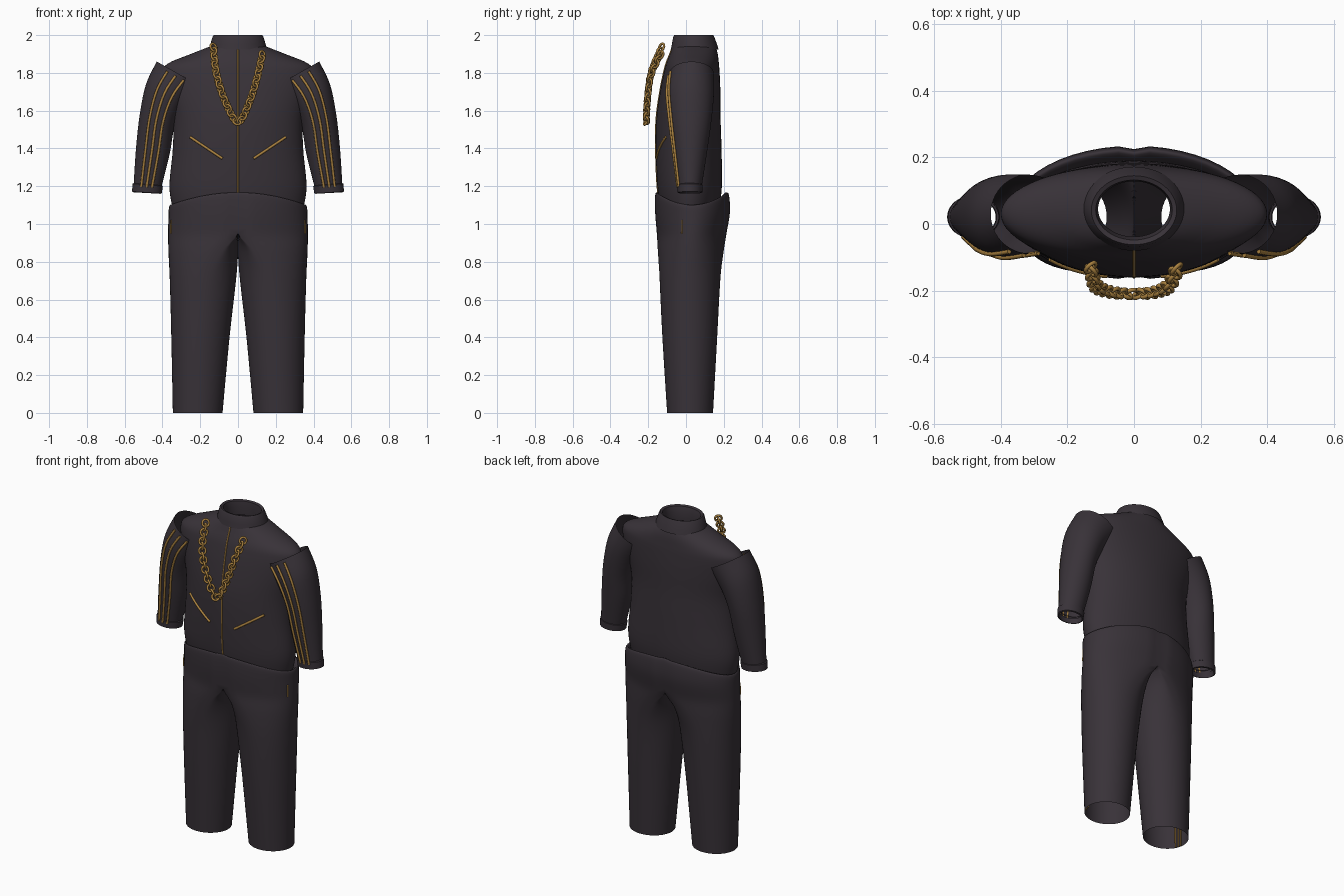
import bpy, math
from mathutils import Vector

cube = bpy.data.objects.get("Cube")
if cube:
    bpy.data.objects.remove(cube, do_unlink=True)


def material(name, rgb):
    m = bpy.data.materials.new(name)
    m.use_nodes = True
    m.diffuse_color = (*rgb, 1)
    bsdf = m.node_tree.nodes["Principled BSDF"]
    bsdf.inputs["Base Color"].default_value = (*rgb, 1)
    bsdf.inputs["Roughness"].default_value = 0.8
    return m


CLOTH = material("charcoal cloth", (0.040, 0.032, 0.040))
GOLD = material("gold trim", (0.40, 0.22, 0.05))


def spline(keys, steps):
    """Smoothly interpolated copies of the key tuples."""
    out = []
    for i in range(len(keys) - 1):
        p = [keys[min(max(i + d, 0), len(keys) - 1)] for d in (-1, 0, 1, 2)]
        for s in range(steps):
            t = s / steps
            out.append(tuple(
                b + 0.5 * t * (c - a + t * (2 * a - 5 * b + 4 * c - d + t * (3 * (b - c) + d - a)))
                for a, b, c, d in zip(*p)))
    return out + [keys[-1]]


def add_mesh(name, verts, faces, mat, mirror=False):
    me = bpy.data.meshes.new(name)
    me.from_pydata(verts, [], faces)
    me.materials.append(mat)
    ob = bpy.data.objects.new(name, me)
    bpy.context.collection.objects.link(ob)
    bpy.ops.object.select_all(action='DESELECT')
    ob.select_set(True)
    bpy.context.view_layer.objects.active = ob
    bpy.ops.object.shade_smooth_by_angle(angle=math.radians(50))
    if mirror:
        ob.modifiers.new("mirror", 'MIRROR').use_clip = True
    return ob


def loft(name, rings, point, mirror=False, seg=48, skip=None):
    """Skin over rings, each ring traced by point(key, angle)."""
    verts = [point(k, 2 * math.pi * j / seg) for k in rings for j in range(seg)]
    faces = []
    for i in range(len(rings) - 1):
        for j in range(seg):
            n = (j + 1) % seg
            f = (i * seg + j, i * seg + n, (i + 1) * seg + n, (i + 1) * seg + j)
            if not (skip and all(skip(verts[v]) for v in f)):
                faces.append(f)
    return add_mesh(name, verts, faces, CLOTH, mirror)


def piping(name, paths, radius, both=True):
    """Round gold cords along paths, repeated on the other side."""
    cu = bpy.data.curves.new(name, 'CURVE')
    cu.dimensions = '3D'
    cu.bevel_depth = radius
    cu.bevel_resolution = 2
    cu.use_fill_caps = True
    for path in paths:
        for s in ((1, -1) if both else (1,)):
            sp = cu.splines.new('POLY')
            sp.points.add(len(path) - 1)
            for p, v in zip(sp.points, path):
                p.co = (s * v[0], v[1], v[2], 1)
    cu.materials.append(GOLD)
    ob = bpy.data.objects.new(name, cu)
    bpy.context.collection.objects.link(ob)


# Jacket body: height, half width, front y, back y
def oval(k, a):
    z, hx, y0, y1 = k
    return Vector((hx * math.cos(a), (y0 + y1) / 2 + (y1 - y0) / 2 * math.sin(a), z))


body = spline([(1.08, .345, -.135, .175), (1.2, .363, -.152, .19), (1.4, .345, -.16, .188),
               (1.56, .345, -.157, .183), (1.7, .38, -.138, .182), (1.8, .40, -.118, .178),
               (1.85, .37, -.105, .174), (1.9, .25, -.085, .168), (1.945, .135, -.068, .155)], 5)
loft("jacket_body", body, oval, seg=64)


def chest_y(x, z):
    """Front surface of the jacket at x, z."""
    for a, b in zip(body, body[1:]):
        if a[0] <= z <= b[0]:
            t = (z - a[0]) / (b[0] - a[0])
            _, hx, y0, y1 = [u + (v - u) * t for u, v in zip(a, b)]
            return (y0 + y1) / 2 - (y1 - y0) / 2 * math.sqrt(max(0, 1 - (x / hx) ** 2))
    return 0


# Stand-up collar, outside, over the rim and down the inside
loft("collar", [(1.925, .155, -.08, .172), (1.95, .147, -.075, .165), (1.99, .135, -.068, .15),
                (2.0, .128, -.062, .145), (1.995, .115, -.048, .132), (1.96, .108, -.038, .128),
                (1.91, .112, -.04, .13)], oval)


# Sleeves: outer x, z, inner x, z, front y, back y
def cuff_ring(k, a):
    xo, zo, xi, zi, y0, y1 = k
    c = math.cos(a)
    return Vector(((xo + xi) / 2 + (xo - xi) / 2 * c,
                   (y0 + y1) / 2 + (y1 - y0) / 2 * math.sin(a),
                   (zo + zi) / 2 + (zo - zi) / 2 * c))


arm = spline([(.43, 1.86, .20, 1.73, -.088, .148), (.487, 1.74, .28, 1.64, -.098, .148),
              (.52, 1.58, .335, 1.52, -.085, .135), (.54, 1.4, .362, 1.37, -.064, .112),
              (.553, 1.2, .407, 1.19, -.04, .083)], 5)
loft("sleeves", arm, cuff_ring, mirror=True)
loft("cuffs", [(.55, 1.218, .405, 1.205, -.038, .08), (.558, 1.213, .398, 1.2, -.046, .088),
               (.561, 1.172, .404, 1.162, -.044, .086), (.553, 1.168, .412, 1.16, -.036, .078),
               (.547, 1.2, .415, 1.19, -.034, .076)], cuff_ring, mirror=True)

# Three cords down the front of each sleeve
cords = []
for c in (-.32, .05, .42):
    a = -math.acos(c)
    out = Vector((.004 * c, -.004, 0))
    cords.append([cuff_ring(k, a) + out for k in arm[1:]])
piping("sleeve_stripes", cords, .007)


# Trousers: height, inner x, outer x, front y, back y, joining amount, waist lift
def leg_ring(k, a):
    z, x0, x1, y0, y1, join, lift = k
    join = min(max(join, 0), 1)
    c, s = math.cos(a), math.sin(a)
    round_x = (x0 + x1) / 2 + (x1 - x0) / 2 * c
    half_x = x1 * c if c > 1e-4 else 0
    tuck = 1 - .05 * join * (c < .05)
    return Vector((max(0, round_x + (half_x - round_x) * join),
                   (y0 + y1) / 2 + (y1 - y0) / 2 * s * tuck,
                   z + lift * s * s))


leg = spline([(0, .082, .345, -.10, .143, 0, 0), (.4, .045, .353, -.125, .165, 0, 0),
              (.7, .012, .361, -.14, .182, .1, 0), (.85, 0, .368, -.15, .20, .5, 0),
              (.95, 0, .37, -.156, .216, 1, 0), (1.04, 0, .368, -.165, .234, 1, .02),
              (1.09, 0, .365, -.165, .23, 1, .06), (1.1, 0, .355, -.155, .215, 1, .065),
              (1.07, 0, .34, -.135, .18, 1, .05)], 4)
loft("trousers", leg, leg_ring, mirror=True, skip=lambda v: v.x < 1e-4)

# Side stripes running just inside the outer seam, showing briefly at the hip
inside = Vector((-.007, 0, 0))
piping("trouser_side_stripes",
       [[leg_ring(k, a) + inside for k in leg[:20]] for a in (-.42, -.28, -.14)], .004)
piping("hip_trim", [[leg_ring(k, -.28) for k in leg[16:20]]], .004)

# Front zip and slanted pocket trims
zs = [1.15 + .79 * i / 40 for i in range(41)]
piping("front_zip", [[(0, chest_y(0, z) + .001, z) for z in zs]], .005, both=False)
pocket = []
for i in range(13):
    x, z = .083 + .17 * i / 12, 1.347 + .113 * i / 12
    pocket.append((x, chest_y(x, z) - .002, z))
piping("pocket_trims", [pocket], .007)

# Neck chain of interlocked links hanging in front of the chest
path = [Vector(p) for p in spline([(-.13, -.13, 1.935), (-.115, -.185, 1.8), (-.068, -.205, 1.65),
                                   (0, -.21, 1.54), (.062, -.205, 1.65), (.105, -.185, 1.79),
                                   (.13, -.13, 1.905)], 30)]
verts, faces = [], []
U, V = 18, 8
travelled, turn, spacing = 0, 0, .027
for p, q in zip(path, path[1:]):
    travelled += (q - p).length
    if travelled < spacing * turn:
        continue
    along = (q - p).normalized()
    side = along.cross(Vector((0, 1, 0))).normalized()
    front = along.cross(side)
    tilt = math.radians(40 if turn % 2 else -40)
    across = side * math.cos(tilt) + front * math.sin(tilt)
    normal = along.cross(across)
    base = len(verts)
    for i in range(U):
        u = 2 * math.pi * i / U
        spoke = along * math.cos(u) + across * math.sin(u)
        ring = p + along * .021 * math.cos(u) + across * .019 * math.sin(u)
        for j in range(V):
            v = 2 * math.pi * j / V
            verts.append(ring + .0065 * (spoke * math.cos(v) + normal * math.sin(v)))
            faces.append((base + i * V + j, base + (i + 1) % U * V + j,
                          base + (i + 1) % U * V + (j + 1) % V, base + i * V + (j + 1) % V))
    turn += 1
add_mesh("neck_chain", verts, faces, GOLD)
